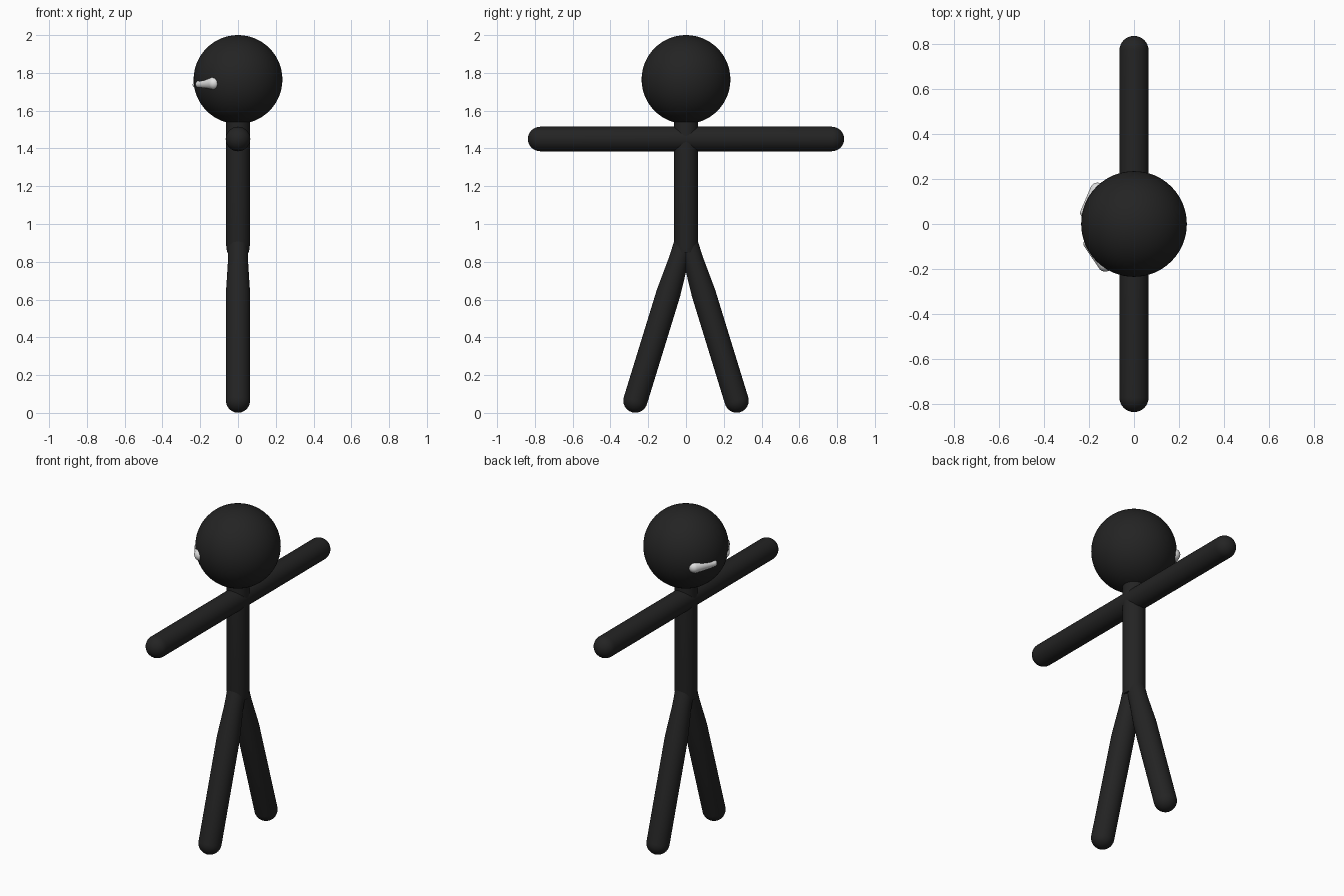
import bpy, bmesh, math
from mathutils import Vector

if "Cube" in bpy.data.objects:
    bpy.data.objects.remove(bpy.data.objects["Cube"])


def material(name, value):
    m = bpy.data.materials.new(name)
    m.diffuse_color = (value, value, value, 1)
    m.use_nodes = True
    m.node_tree.nodes["Principled BSDF"].inputs["Base Color"].default_value = m.diffuse_color
    return m


BLACK = material("soft black", 0.017)
WHITE = material("eye white", 0.75)


def finish(obj, mat):
    obj.data.materials.append(mat)
    bpy.ops.object.select_all(action='DESELECT')
    obj.select_set(True)
    bpy.context.view_layer.objects.active = obj
    bpy.ops.object.shade_smooth_by_angle(angle=math.radians(40))


def dome(r, z, sign, steps=8):
    """Profile of a hemisphere, listed from low to high."""
    pts = [(r * math.sin(a), z + sign * r * math.cos(a))
           for a in (math.pi / 2 * i / steps for i in range(1, steps + 1))]
    return pts if sign < 0 else pts[::-1]


def rod(name, start, end, profile, mat, sides=32):
    """Turn a (radius, distance) profile about the line from start to end."""
    start, end = Vector(start), Vector(end)
    turn = (end - start).to_track_quat('Z', 'Y')
    bm = bmesh.new()
    rings = []
    for r, z in profile:
        rings.append([bm.verts.new(start + turn @ Vector((
            r * math.cos(math.tau * k / sides), r * math.sin(math.tau * k / sides), z)))
            for k in range(sides)])
    for a, b in zip(rings, rings[1:]):
        for k in range(sides):
            n = (k + 1) % sides
            bm.faces.new((a[k], a[n], b[n], b[k]))
    # close both tips with a point
    for ring, flip, tip in ((rings[0], True, -1), (rings[-1], False, 1)):
        r, z = profile[0 if flip else -1]
        centre = sum((v.co for v in ring), Vector()) / sides
        point = bm.verts.new(centre + turn @ Vector((0, 0, tip * r * 0.1)))
        for k in range(sides):
            n = (k + 1) % sides
            bm.faces.new((ring[n], ring[k], point) if flip else (ring[k], ring[n], point))
    bmesh.ops.recalc_face_normals(bm, faces=bm.faces)
    me = bpy.data.meshes.new(name)
    bm.to_mesh(me)
    bm.free()
    obj = bpy.data.objects.new(name, me)
    bpy.context.collection.objects.link(obj)
    finish(obj, mat)


def capsule_profile(r0, r1, length):
    # the first ring of each dome is a small cap that the tip closes
    low = [(r0 * math.sin(a), -r0 * math.cos(a)) for a in
           (math.pi / 2 * i / 8 for i in range(1, 9))]
    high = [(r1 * math.cos(a), length + r1 * math.sin(a)) for a in
            (math.pi / 2 * i / 8 for i in range(0, 8))]
    return low + high


def capsule(name, start, end, r0, r1, mat, sides=32):
    length = (Vector(end) - Vector(start)).length
    rod(name, start, end, capsule_profile(r0, r1, length), mat, sides)


# head
bpy.ops.mesh.primitive_uv_sphere_add(segments=64, ring_count=32, radius=0.235,
                                     location=(0, 0, 1.765))
head = bpy.context.object
head.name = "head"
finish(head, BLACK)

# torso and neck in one column
rod("torso", (0, 0, 0.85), (0, 0, 1.6),
    [(0.058, 0), (0.063, 0.04), (0.063, 0.75)], BLACK)

# arms stretched out sideways
capsule("arms", (0, -0.772, 1.45), (0, 0.772, 1.45), 0.065, 0.065, BLACK)

# legs, thinner near the hip
for side, label in ((-1, "right"), (1, "left")):
    foot, hip = Vector((0, side * 0.268, 0.065)), Vector((0, side * 0.014, 0.89))
    length = (hip - foot).length
    profile = capsule_profile(0.064, 0.052, length)
    profile.insert(8, (0.064, length * 0.69))
    profile.insert(9, (0.053, length * 0.90))
    rod(label + "_leg", foot, hip, profile, BLACK)

# eyes, wider at the outer end
capsule("right_eye", (-0.205, -0.088, 1.74), (-0.128, -0.178, 1.745),
        0.02, 0.034, WHITE, 24)
capsule("left_eye", (-0.22, 0.05, 1.738), (-0.162, 0.15, 1.738),
        0.02, 0.034, WHITE, 24)
